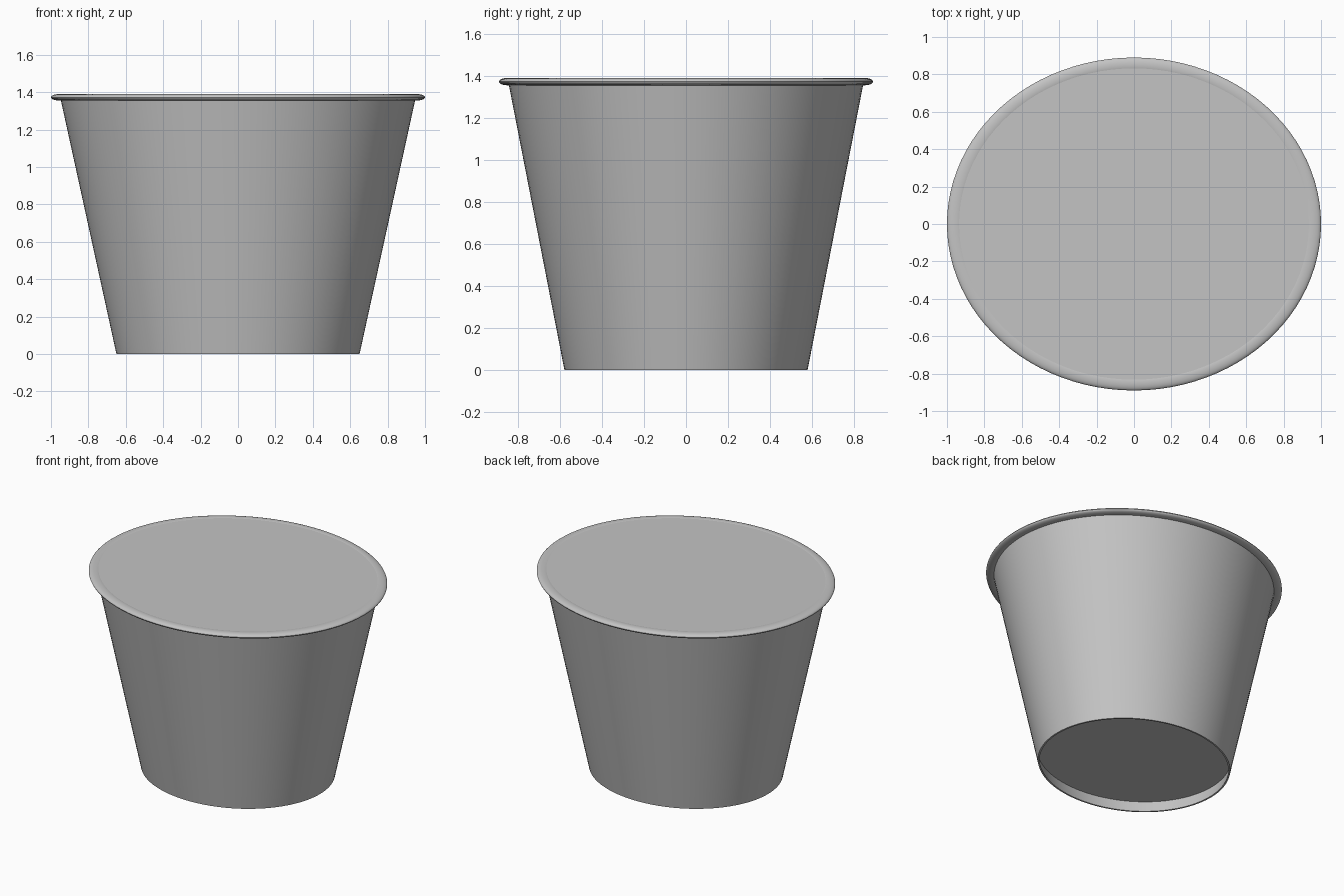
import bpy, bmesh, math

SEGMENTS = 96
DEPTH_RATIO = 0.89          # the tub is oval: y radius / x radius
BOTTOM_R, TOP_R, WALL_TOP = 0.65, 0.95, 1.37
THICKNESS = 0.012

cube = bpy.data.objects.get("Cube")
if cube:
    bpy.data.objects.remove(cube, do_unlink=True)

grey = bpy.data.materials.new("plain_grey")
grey.use_nodes = True
colour = (0.55, 0.55, 0.55, 1)
grey.diffuse_color = colour
grey.node_tree.nodes["Principled BSDF"].inputs["Base Color"].default_value = colour


def wall_radius(z):
    return BOTTOM_R + (TOP_R - BOTTOM_R) * z / WALL_TOP


def finish(name, bm):
    bmesh.ops.recalc_face_normals(bm, faces=bm.faces)
    mesh = bpy.data.meshes.new(name)
    bm.to_mesh(mesh)
    bm.free()
    mesh.materials.append(grey)
    obj = bpy.data.objects.new(name, mesh)
    bpy.context.collection.objects.link(obj)
    bpy.ops.object.select_all(action='DESELECT')
    obj.select_set(True)
    bpy.context.view_layer.objects.active = obj
    bpy.ops.object.shade_smooth_by_angle(angle=math.radians(35))
    return obj


def oval_lathe(name, profile):
    """Sweep a closed (radius, z) profile round an oval."""
    bm = bmesh.new()
    rings = []
    for i in range(SEGMENTS):
        a = 2 * math.pi * i / SEGMENTS
        rings.append([bm.verts.new((r * math.cos(a), r * math.sin(a) * DEPTH_RATIO, z))
                      for r, z in profile])
    n = len(profile)
    for i, ring in enumerate(rings):
        after = rings[(i + 1) % SEGMENTS]
        for j in range(n):
            k = (j + 1) % n
            bm.faces.new((ring[j], after[j], after[k], ring[k]))
    return finish(name, bm)


def oval_disc(name, radius, z, thickness):
    """Thin oval plate with its upper face at z."""
    bm = bmesh.new()
    bmesh.ops.create_cone(bm, cap_ends=True, segments=SEGMENTS,
                          radius1=radius, radius2=radius, depth=thickness)
    for v in bm.verts:
        v.co.y *= DEPTH_RATIO
        v.co.z += z - thickness / 2
    return finish(name, bm)


# Tapered wall with an open foot below the base
oval_lathe("tub_wall", [(BOTTOM_R, 0), (TOP_R, WALL_TOP),
                        (TOP_R - THICKNESS, WALL_TOP), (BOTTOM_R - THICKNESS, 0)])

# Rolled rim, a flattened ring
rim = [(0.955 + 0.045 * math.cos(t), 1.3725 + 0.0175 * math.sin(t))
       for t in (2 * math.pi * i / 20 for i in range(20))]
oval_lathe("rolled_rim", rim)

# Flat lid level with the rim, and the recessed base
oval_disc("lid", 0.942, 1.388, 0.01)
BASE_Z = 0.08
oval_disc("recessed_base", wall_radius(BASE_Z) - THICKNESS / 2, BASE_Z + 0.01, 0.01)
